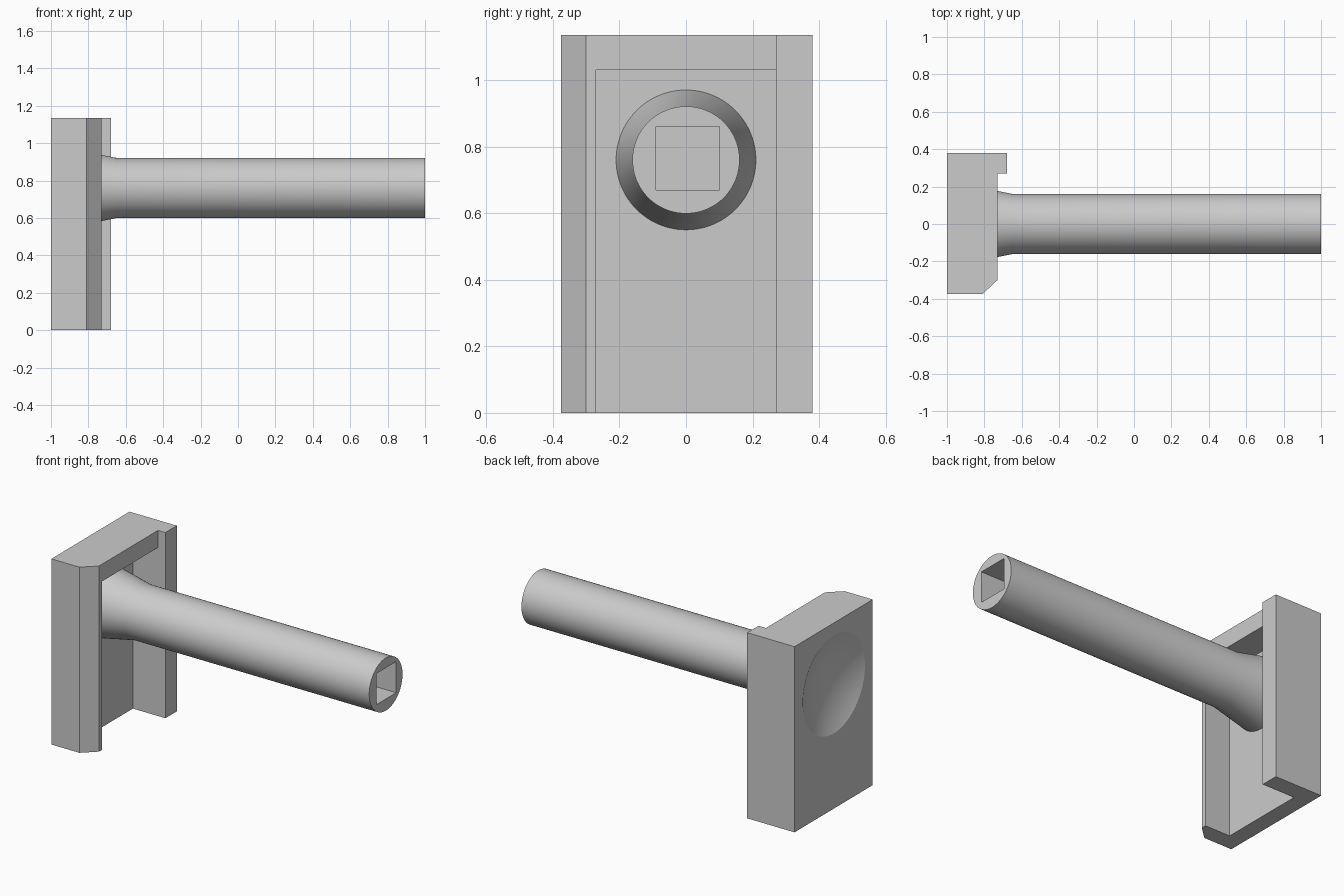
import bpy, bmesh, math
from mathutils import Matrix, Vector

if "Cube" in bpy.data.objects:
    bpy.data.objects.remove(bpy.data.objects["Cube"], do_unlink=True)

grey = bpy.data.materials.new("plain grey")
grey.use_nodes = True
grey.diffuse_color = (0.6, 0.6, 0.6, 1)
grey.node_tree.nodes["Principled BSDF"].inputs["Base Color"].default_value = (0.6, 0.6, 0.6, 1)

AXIS_Z = 0.76      # height of the handle axis
HEIGHT = 1.135     # height of the plate


def add_object(name, bm):
    bmesh.ops.recalc_face_normals(bm, faces=bm.faces)
    mesh = bpy.data.meshes.new(name)
    bm.to_mesh(mesh)
    bm.free()
    obj = bpy.data.objects.new(name, mesh)
    mesh.materials.append(grey)
    bpy.context.collection.objects.link(obj)
    return obj


def box(name, low, high):
    bm = bmesh.new()
    size, mid = Vector(high) - Vector(low), (Vector(high) + Vector(low)) / 2
    bmesh.ops.create_cube(bm, size=1, matrix=Matrix.Translation(mid) @ Matrix.Diagonal((*size, 1)))
    return add_object(name, bm)


def activate(obj):
    bpy.ops.object.select_all(action="DESELECT")
    obj.select_set(True)
    bpy.context.view_layer.objects.active = obj


def cut(obj, cutter):
    cutter.hide_render = True
    mod = obj.modifiers.new("cut", "BOOLEAN")
    mod.operation, mod.solver, mod.object = "DIFFERENCE", "EXACT", cutter
    activate(obj)
    bpy.ops.object.modifier_apply(modifier=mod.name)
    bpy.data.objects.remove(cutter, do_unlink=True)


# Plate: top-view outline with a chamfered front edge and a raised back lip
outline = [(-1, -0.375), (-0.81, -0.375), (-0.73, -0.3), (-0.73, 0.27),
           (-0.68, 0.27), (-0.68, 0.38), (-1, 0.38)]
bm = bmesh.new()
base = bm.faces.new([bm.verts.new((x, y, 0)) for x, y in outline])
grown = bmesh.ops.extrude_face_region(bm, geom=[base])["geom"]
bmesh.ops.translate(bm, vec=(0, 0, HEIGHT), verts=[v for v in grown if isinstance(v, bmesh.types.BMVert)])
plate = add_object("plate", bm)

# Pocket open towards the handle and at the bottom
cut(plate, box("pocket_cutter", (-0.9, -0.27, -0.2), (-0.5, 0.27, 1.03)))

# Shallow round dish in the outer face
radius, depth = 0.3, 0.07
ball = (radius ** 2 + depth ** 2) / (2 * depth)
bm = bmesh.new()
bmesh.ops.create_uvsphere(
    bm, u_segments=64, v_segments=96, radius=ball,
    matrix=Matrix.Translation((-1 - ball + depth, 0, AXIS_Z)) @ Matrix.Rotation(math.pi / 2, 4, "Y"))
cut(plate, add_object("dish_cutter", bm))

# Handle: flared root running into a straight rod
bm = bmesh.new()
SIDES = 96
rings = []
for x, r in [(-0.91, 0.212), (-0.65, 0.161), (1, 0.161)]:
    angles = [2 * math.pi * i / SIDES for i in range(SIDES)]
    rings.append([bm.verts.new((x, r * math.cos(a), AXIS_Z + r * math.sin(a))) for a in angles])
for a, b in zip(rings, rings[1:]):
    for i in range(SIDES):
        j = (i + 1) % SIDES
        bm.faces.new((a[i], a[j], b[j], b[i]))
bm.faces.new(rings[0])
bm.faces.new(rings[-1])
handle = add_object("handle", bm)

# Square socket in the end of the handle
half = 0.095
cut(handle, box("socket_cutter", (0, 0.005 - half, AXIS_Z + 0.005 - half),
                (1.2, 0.005 + half, AXIS_Z + 0.005 + half)))

for obj in (plate, handle):
    activate(obj)
    bpy.ops.object.shade_smooth_by_angle(angle=math.radians(15))
